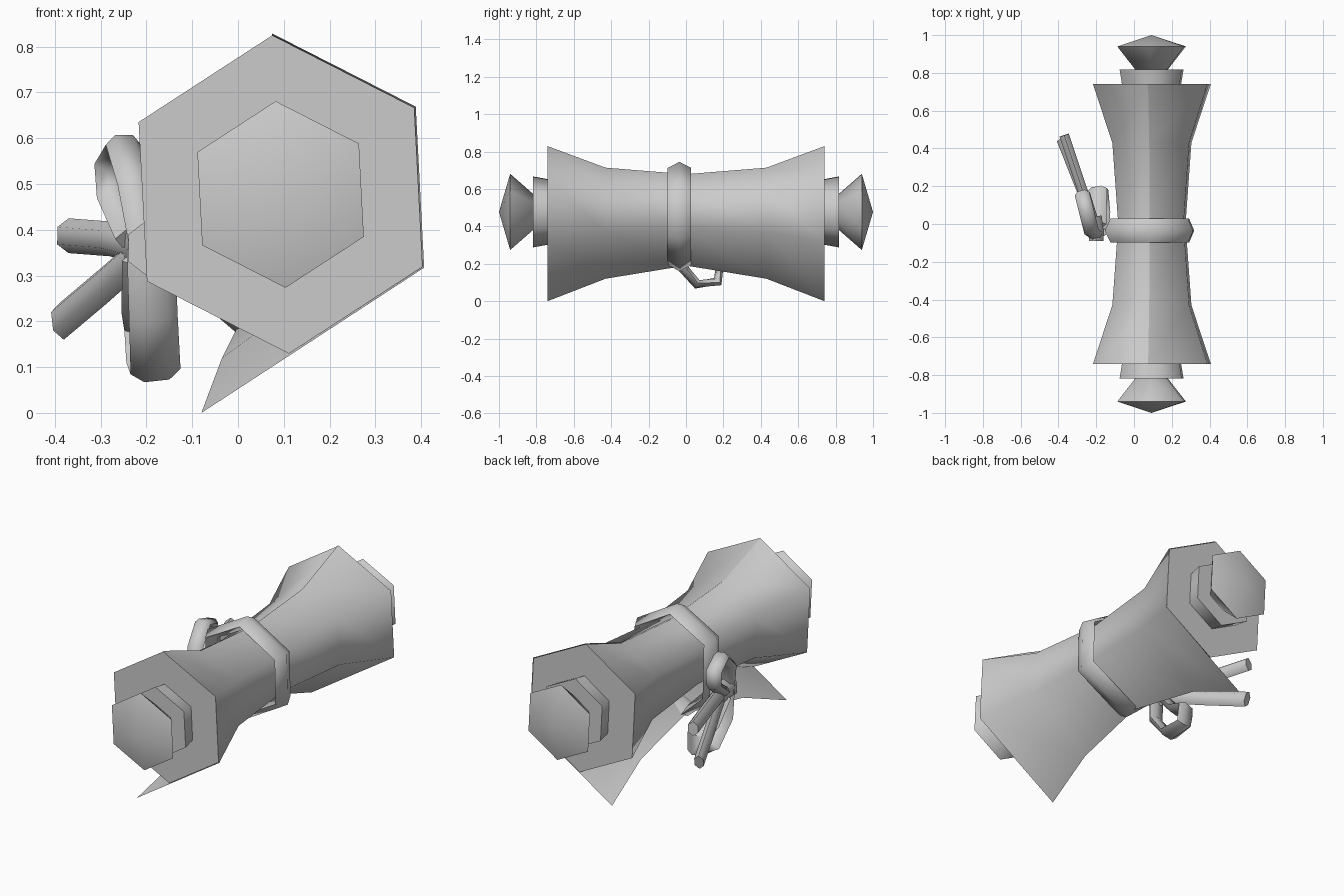
import bpy, bmesh, math
from mathutils import Vector

if "Cube" in bpy.data.objects:
    bpy.data.objects.remove(bpy.data.objects["Cube"])

CX, CZ = 0.093, 0.477          # roll axis
TILT = math.radians(93)        # first hexagon corner, near the top


def finish(name, bm, angle=65):
    bmesh.ops.recalc_face_normals(bm, faces=bm.faces)
    me = bpy.data.meshes.new(name)
    bm.to_mesh(me)
    bm.free()
    ob = bpy.data.objects.new(name, me)
    bpy.context.collection.objects.link(ob)
    bpy.ops.object.select_all(action='DESELECT')
    ob.select_set(True)
    bpy.context.view_layer.objects.active = ob
    bpy.ops.object.shade_smooth_by_angle(angle=math.radians(angle))
    return ob


def corner(i, r, y):
    a = TILT - i * math.pi / 3     # clockwise seen from the front
    return Vector((CX + r * math.cos(a), y, CZ + r * math.sin(a)))


def bridge(bm, a, b, closed=True):
    n = len(a)
    for i in range(n if closed else n - 1):
        j = (i + 1) % n
        bm.faces.new((a[i], a[j], b[j], b[i]))


def hex_lathe(name, profile):
    """Six-sided turned part along y; profile is (y, radius)."""
    bm = bmesh.new()
    rings = [[bm.verts.new(corner(i, r, y)) for i in range(6)] for y, r in profile]
    for a, b in zip(rings, rings[1:]):
        bridge(bm, a, b)
    bm.faces.new(rings[0])
    bm.faces.new(rings[-1])
    bmesh.ops.remove_doubles(bm, verts=bm.verts, dist=0.0005)
    return finish(name, bm)


def ribbon(name, path, wide, half_w, half_t, sides=6, closed=False):
    """Sweep a flattened section along path; wide is the broad direction."""
    bm = bmesh.new()
    pts = [Vector(p) for p in path]
    n = len(pts)
    rings = []
    for k, p in enumerate(pts):
        prev = pts[k - 1] if closed or k else p
        nxt = pts[(k + 1) % n] if closed or k < n - 1 else p
        t = (nxt - prev).normalized()
        w = Vector(wide)
        w = (w - t * w.dot(t)).normalized()
        u = t.cross(w)
        rings.append([bm.verts.new(p + w * half_w * math.cos(2 * math.pi * s / sides)
                                   + u * half_t * math.sin(2 * math.pi * s / sides))
                      for s in range(sides)])
    for a, b in zip(rings, rings[1:]):
        bridge(bm, a, b)
    if closed:
        bridge(bm, rings[-1], rings[0])
    else:
        bm.faces.new(rings[0])
        bm.faces.new(rings[-1])
    return finish(name, bm)


# rolled paper, flaring towards both ends
half = [(0.43, 0.233), (0.74, 0.348)]
paper = [(-y, r) for y, r in reversed(half)] + [(0, 0.198)] + half
hex_lathe("paper_roll", paper)

# loose outer sheet: hugs the right side, then leaves as a straight flap
bm = bmesh.new()
tips = {0: (0.0, 0.19), 0.43: (-0.035, 0.12), 0.74: (-0.08, 0.0)}
rows = []
for y, r in paper:
    tx, tz = tips[abs(y)]
    pts = [corner(i, r + 0.004, y) for i in range(3)] + [Vector((tx, y, tz))]
    rows.append([bm.verts.new(p) for p in pts])
for a, b in zip(rows, rows[1:]):
    bridge(bm, a, b, closed=False)
finish("loose_sheet", bm)

# rod collars and knobs at both ends
for s, side in ((-1, "front"), (1, "back")):
    hex_lathe(side + "_collar", [(s * 0.73, 0.174), (s * 0.818, 0.19)])
    hex_lathe(side + "_knob", [(s * 0.81, 0.09), (s * 0.94, 0.204), (s * 1.0, 0.0)])

# ribbon band tied round the roll and the flap
band = [(0.077, 0.712), (0.285, 0.59), (0.292, 0.355),
        (0.01, 0.193), (-0.118, 0.31), (-0.125, 0.6)]
ribbon("ribbon_band", [(x, -0.035, z) for x, z in band], (0, 1, 0), 0.063, 0.033, 4, True)

# bow: knot, two loops and two tails on the left side
ribbon("bow_knot", [(-0.2, -0.09, 0.36), (-0.2, -0.04, 0.36), (-0.21, 0.04, 0.36)],
       (0, 0, 1), 0.06, 0.045)
ribbon("upper_loop", [(-0.2, -0.06, 0.37), (-0.225, -0.04, 0.5), (-0.25, 0.06, 0.585),
                      (-0.275, 0.16, 0.545), (-0.27, 0.15, 0.47), (-0.23, 0.02, 0.38)],
       (1, 0.3, 0), 0.04, 0.026)
ribbon("lower_loop", [(-0.19, -0.05, 0.36), (-0.185, -0.045, 0.21), (-0.18, 0.06, 0.09),
                      (-0.19, 0.17, 0.105), (-0.195, 0.18, 0.19),
                      (-0.2, 0.09, 0.225), (-0.2, -0.01, 0.34)],
       (1, 0.3, 0), 0.055, 0.026)
ribbon("upper_tail", [(-0.2, -0.02, 0.36), (-0.28, 0.2, 0.38), (-0.37, 0.47, 0.387)],
       (0, 0, 1), 0.038, 0.03)
ribbon("lower_tail", [(-0.2, -0.02, 0.36), (-0.29, 0.2, 0.28), (-0.385, 0.44, 0.2)],
       (0, 0, 1), 0.042, 0.026)
